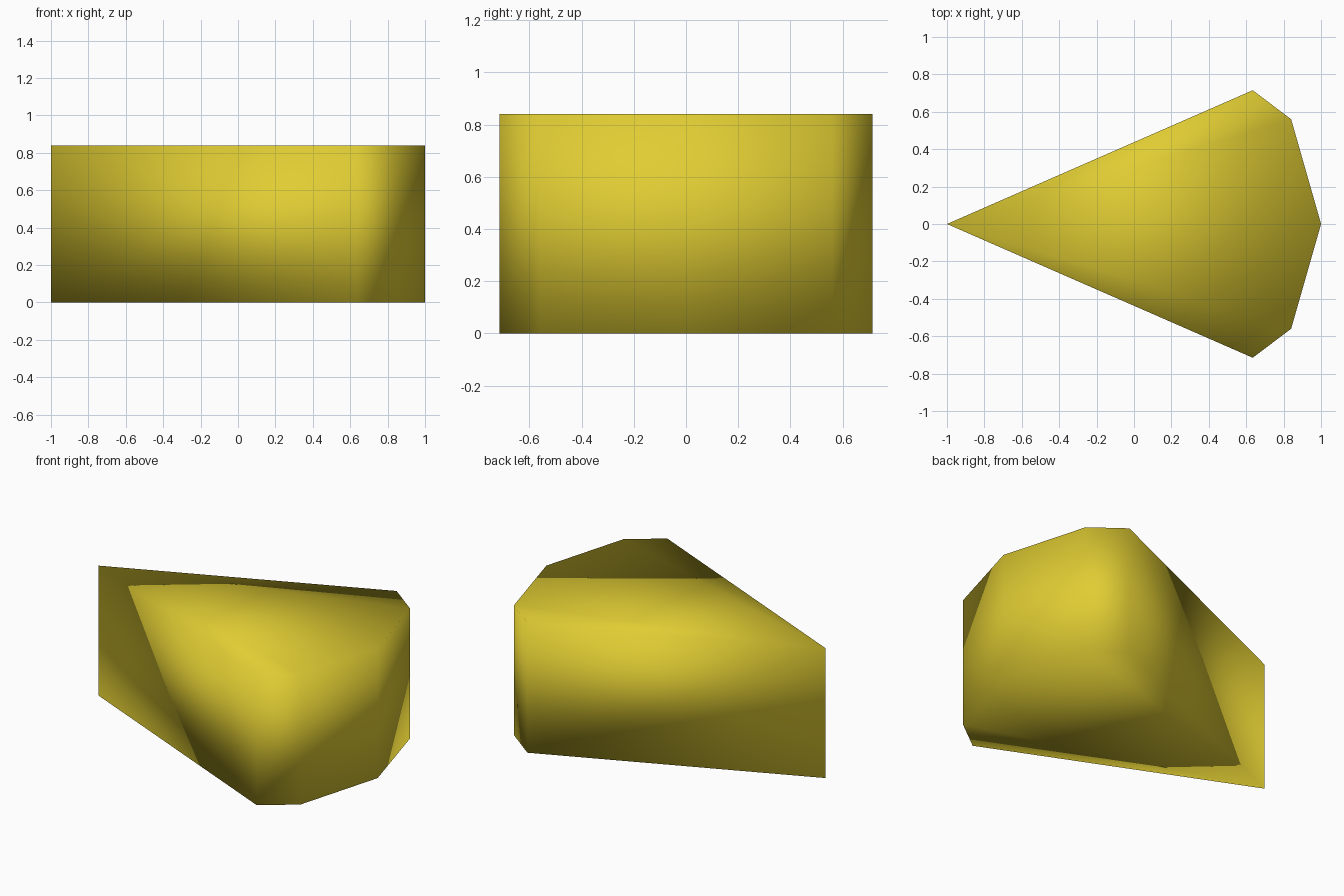
import bpy
import bmesh

cube = bpy.data.objects.get("Cube")
if cube:
    bpy.data.objects.remove(cube, do_unlink=True)

HEIGHT = 0.84

# Single yellow material
yellow = bpy.data.materials.new("mustard yellow")
yellow.use_nodes = True
colour = (0.75, 0.61, 0.033, 1)
yellow.diffuse_color = colour
yellow.node_tree.nodes["Principled BSDF"].inputs["Base Color"].default_value = colour

# Wedge outline: pointed tip, two corners, blunt nose, mirrored corners
half = [(0.635, -0.715), (0.84, -0.56)]
outline = [(-1, 0)] + half + [(1, 0)] + [(x, -y) for x, y in reversed(half)]

bm = bmesh.new()
bottom = [bm.verts.new((x, y, 0)) for x, y in outline]
top = [bm.verts.new((x, y, HEIGHT)) for x, y in outline]
count = len(outline)

# Caps fan out from the tip
for i in range(1, count - 1):
    bm.faces.new((top[0], top[i], top[i + 1]))
    bm.faces.new((bottom[0], bottom[i + 1], bottom[i]))

# Side walls
for i in range(count):
    j = (i + 1) % count
    bm.faces.new((bottom[i], bottom[j], top[j], top[i]))

# Shading runs smoothly over every edge
for face in bm.faces:
    face.smooth = True

mesh = bpy.data.meshes.new("wedge_block")
bm.to_mesh(mesh)
bm.free()
mesh.materials.append(yellow)
wedge = bpy.data.objects.new("wedge_block", mesh)
bpy.context.collection.objects.link(wedge)
